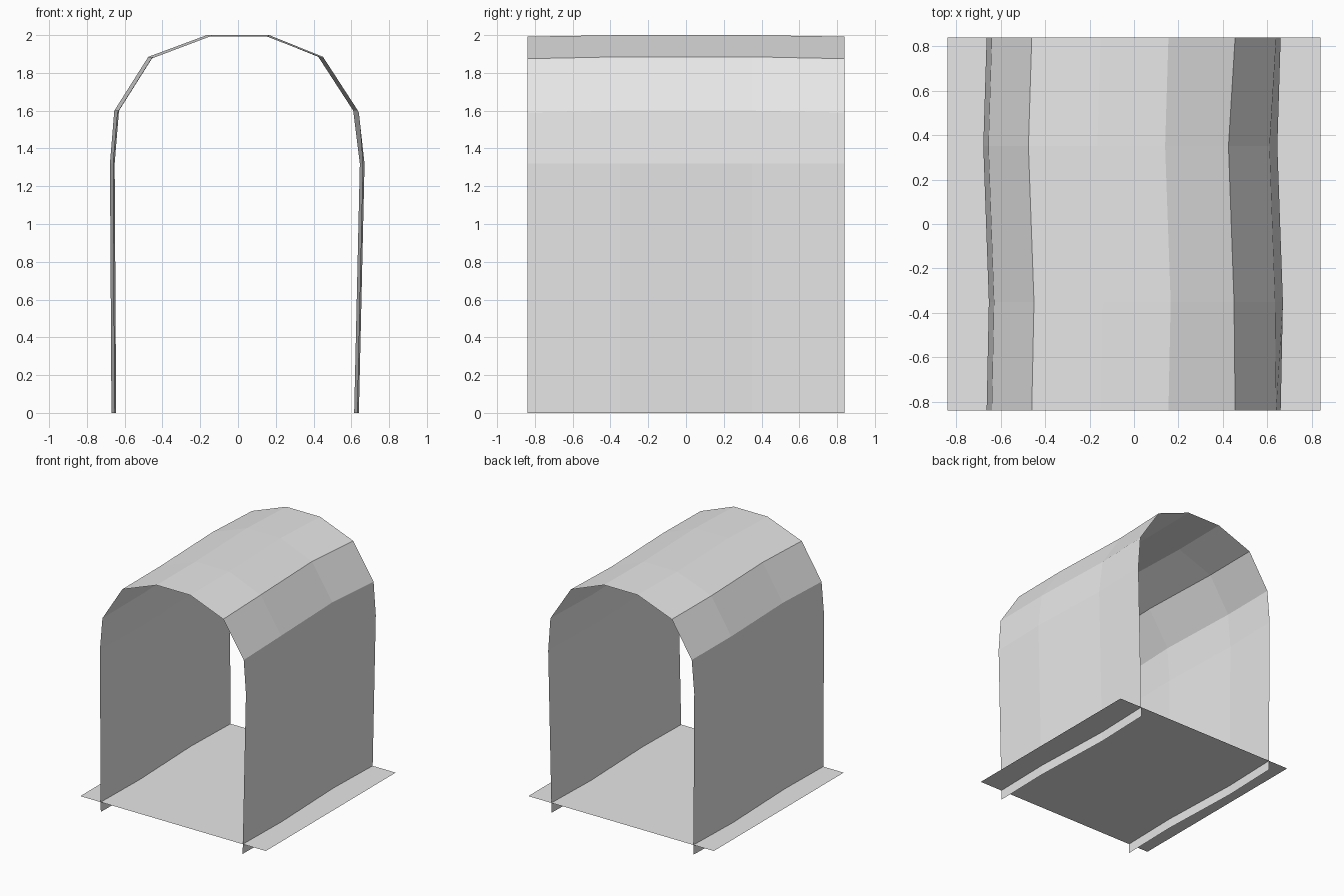
import bpy
import bmesh

cube = bpy.data.objects.get("Cube")
if cube:
    bpy.data.objects.remove(cube, do_unlink=True)

HALF = 0.84

# One plain grey for everything
grey = bpy.data.materials.new("pale_grey")
grey.use_nodes = True
colour = (0.8, 0.8, 0.8, 1)
grey.diffuse_color = colour
grey.node_tree.nodes["Principled BSDF"].inputs["Base Color"].default_value = colour


def sheet(name, rows):
    """Skin a grid of points into one thin, flat-shaded sheet."""
    bm = bmesh.new()
    grid = [[bm.verts.new(p) for p in row] for row in rows]
    for a, b in zip(grid, grid[1:]):
        for i in range(len(a) - 1):
            bm.faces.new((a[i], b[i], b[i + 1], a[i + 1]))
    mesh = bpy.data.meshes.new(name)
    bm.to_mesh(mesh)
    bm.free()
    mesh.materials.append(grey)
    obj = bpy.data.objects.new(name, mesh)
    bpy.context.scene.collection.objects.link(obj)
    return obj


# Arch section from left foot to right foot: x, z, rise of the middle rows
arch = [(-0.655, 0, 0), (-0.663, 1.32, 0), (-0.64, 1.59, 0.01),
        (-0.46, 1.875, 0.01), (-0.15, 1.992, 0.008), (0.155, 1.992, 0.008),
        (0.455, 1.875, 0.01), (0.64, 1.59, 0.01), (0.66, 1.32, 0),
        (0.63, 0, 0)]

# Stations along the tunnel: y, sideways sway, extra sway of the right haunch
stations = [(-HALF, 0, 0), (-0.35, 0.01, -0.015),
            (0.35, -0.015, -0.015), (HALF, 0, 0)]

rows = []
for y, sway, haunch in stations:
    middle = abs(y) < HALF
    rows.append([(x + sway + (haunch if x > 0.4 and 1.5 < z < 1.9 else 0),
                  y, z + (rise if middle else 0)) for x, z, rise in arch])
sheet("tunnel_arch", rows)

# Square floor, set just above the feet of the walls
sheet("floor", [[(x, y, 0.08) for x in (HALF, -HALF)] for y in (-HALF, HALF)])
